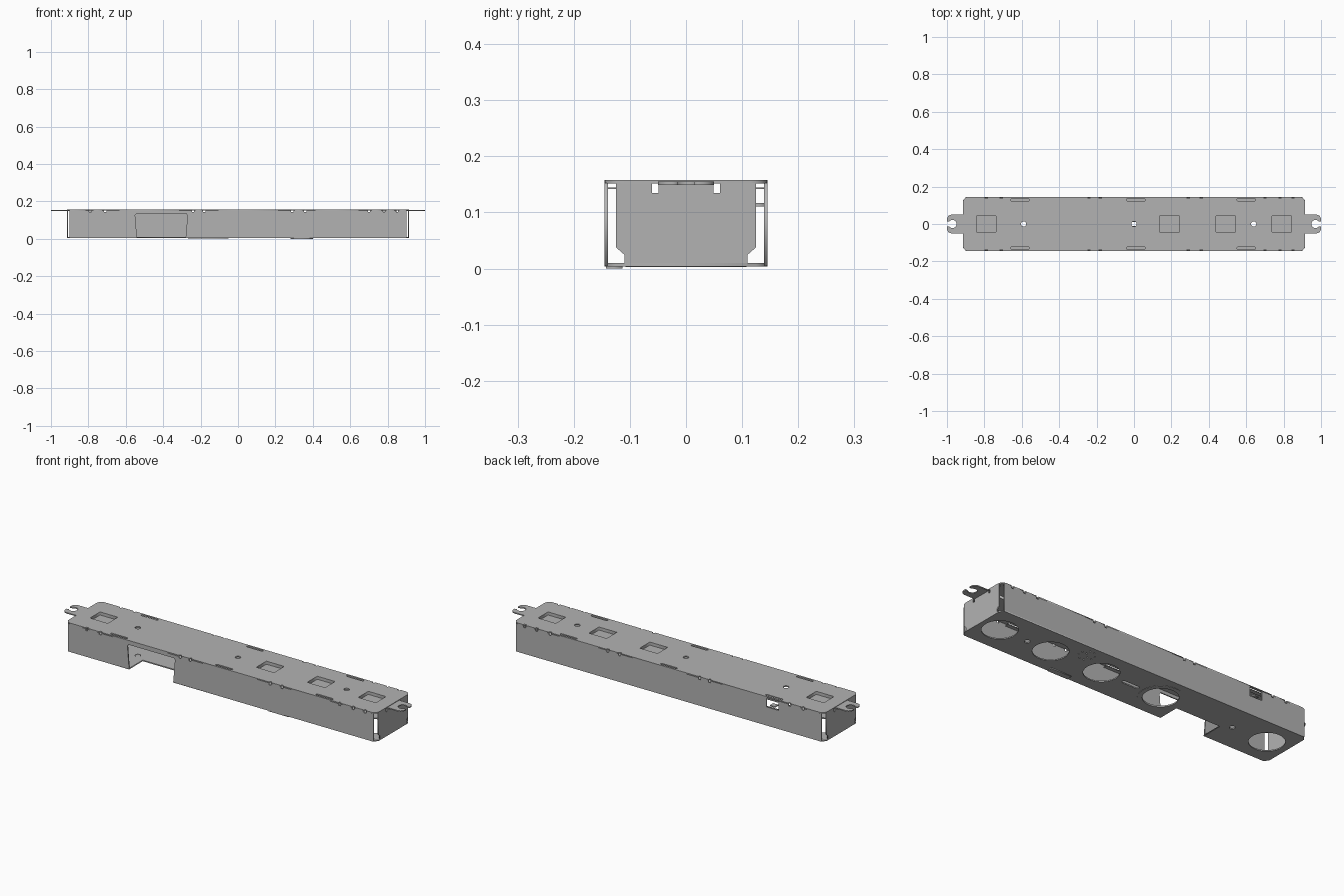
import bpy
from math import sin, cos, pi, radians
from mathutils import Matrix

cube = bpy.data.objects.get("Cube")
if cube:
    bpy.data.objects.remove(cube, do_unlink=True)

steel = bpy.data.materials.new("plain_steel_grey")
steel.use_nodes = True
GREY = (0.45, 0.45, 0.45, 1)
steel.diffuse_color = GREY
steel.node_tree.nodes["Principled BSDF"].inputs["Base Color"].default_value = GREY

HX, HY, T = 0.915, 0.145, 0.006     # half length, half width, sheet thickness
TOP, BOTTOM = 0.155, 0.007          # mid heights of the two big sheets


def arc(cx, cy, r, a0, a1, n=6):
    steps = [radians(a0 + (a1 - a0) * i / n) for i in range(n + 1)]
    return [(cx + r * cos(a), cy + r * sin(a)) for a in steps]


def circle(x, y, r, n=32):
    return arc(x, y, r, 0, 360, n)[:-1]


def rect(x, y, w, h):
    w, h = w / 2, h / 2
    return [(x - w, y - h), (x + w, y - h), (x + w, y + h), (x - w, y + h)]


def slot(x, y, w, h):
    r, d = h / 2, (w - h) / 2
    return arc(x + d, y, r, -90, 90) + arc(x - d, y, r, 90, 270)


def notches(xs, y, depth, w=0.012):
    """Small relief cuts along an edge, walked in the order of xs."""
    s = 1 if xs[-1] > xs[0] else -1
    pts = []
    for x in xs:
        a, b = x - s * w / 2, x + s * w / 2
        pts += [(a, y), (a, y - depth), (b, y - depth), (b, y)]
    return pts


def sheet(name, outline, holes=(), place=None, thick=T):
    """Flat sheet with holes, placed by a matrix."""
    cu = bpy.data.curves.new(name, "CURVE")
    cu.dimensions, cu.fill_mode, cu.extrude = "2D", "BOTH", thick / 2
    for loop in [outline, *holes]:
        sp = cu.splines.new("POLY")
        sp.points.add(len(loop) - 1)
        for p, (u, v) in zip(sp.points, loop):
            p.co = (u, v, 0, 1)
        sp.use_cyclic_u = True
    ob = bpy.data.objects.new(name, cu)
    bpy.context.collection.objects.link(ob)
    bpy.ops.object.select_all(action="DESELECT")
    ob.select_set(True)
    bpy.context.view_layer.objects.active = ob
    bpy.ops.object.convert(target="MESH")
    ob = bpy.context.view_layer.objects.active
    ob.data.transform(place or Matrix())
    ob.data.materials.clear()
    ob.data.materials.append(steel)
    return ob


def level(z):
    return Matrix.Translation((0, 0, z))


def facing_y(y):
    return Matrix.Translation((0, y, 0)) @ Matrix.Rotation(pi / 2, 4, "X")


def facing_x(x):
    return Matrix(((0, 0, 1, x), (1, 0, 0, 0), (0, 1, 0, 0), (0, 0, 0, 1)))


# Top sheet: rounded corners, relief cuts, windows, screw holes and edge slots
RELIEF = [-0.79, -0.71, -0.24, -0.18, 0.29, 0.36, 0.70, 0.78, 0.85]
WINDOWS = [-0.79, 0.19, 0.49, 0.79]
R = 0.03
top_outline = (arc(-HX + R, -HY + R, R, 180, 270) + notches(RELIEF, -HY, -0.008)
               + arc(HX - R, -HY + R, R, 270, 360) + arc(HX - R, HY - R, R, 0, 90)
               + notches(RELIEF[::-1], HY, 0.008) + arc(-HX + R, HY - R, R, 90, 180))
top_holes = [rect(x, 0, 0.105, 0.085) for x in WINDOWS]
top_holes += [circle(x, 0, 0.014, 20) for x in (-0.59, 0, 0.64)]
top_holes += [slot(x, s * 0.129, 0.1, 0.012) for x in (-0.61, 0.01, 0.6) for s in (-1, 1)]
sheet("top_sheet", top_outline, top_holes, level(TOP))

# Shallow pockets below the windows, ledges below the edge slots
for i, x in enumerate(WINDOWS):
    sheet(f"pocket_rim_{i}", rect(x, 0, 0.115, 0.095), [rect(x, 0, 0.105, 0.085)],
          level(TOP - 0.008), 0.014)
    sheet(f"pocket_floor_{i}", rect(x, 0, 0.115, 0.095), (), level(TOP - 0.015), 0.003)
for x in (-0.61, 0.01, 0.6):
    for side, s in (("front", -1), ("back", 1)):
        sheet(f"{side}_slot_ledge", rect(x, s * 0.13, 0.11, 0.022), (), level(TOP - 0.012), 0.003)

# Bottom sheet: access notch at the front, large openings, slot and vents
C = 0.02
bottom_outline = [(-HX, -HY + C), (-HX + C, -HY), (-0.54, -HY), (-0.54, -0.03), (-0.28, -0.03),
                  (-0.28, -HY), (HX - C, -HY), (HX, -HY + C), (HX, HY - C), (HX - C, HY),
                  (-HX + C, HY), (-HX, HY - C)]
OPENINGS = [-0.797, -0.16, 0.195, 0.50, 0.805]
bottom_holes = [circle(x, 0, 0.085, 48) for x in OPENINGS]
bottom_holes += [circle(x, 0, 0.014, 20) for x in (-0.59, 0.64)]
bottom_holes.append(slot(0.02, 0, 0.1, 0.02))
bottom_holes += [circle(0.31 + 0.025 * i, 0.04 + 0.025 * j, 0.004, 8)
                 for i in range(4) for j in range(4) if (i + j) % 3]
sheet("bottom_sheet", bottom_outline, bottom_holes, level(BOTTOM))
sheet("collar_ring", circle(-0.16, 0, 0.108, 48), [circle(-0.16, 0, 0.085, 48)],
      level(BOTTOM - 0.003), 0.003)
sheet("bottom_tab", rect(0.34, -0.128, 0.12, 0.03), (), level(0.002), 0.004)

# Long walls: front with the access notch, back with the cable notch
W, Z0, Z1 = 0.9, 0.005, 0.153
top_edge = notches(RELIEF[::-1], Z1, 0.01)
front_outline = [(-W, Z0), (-0.54, Z0), (-0.55, 0.127), (-0.543, 0.135), (-0.277, 0.135),
                 (-0.27, 0.127), (-0.28, Z0), (W, Z0), (W, Z1)] + top_edge + [(-W, Z1)]
back_outline = [(-W, Z0), (W, Z0), (W, Z1)] + notches(
    RELIEF[:1:-1], Z1, 0.01) + notches([-0.61, -0.62], Z1, 0.05, 0.07)[:4] + notches(
    [-0.71, -0.79], Z1, 0.01) + [(-W, Z1)]
sheet("front_wall", front_outline, (), facing_y(-HY + T / 2))
sheet("back_wall", back_outline, (), facing_y(HY - T / 2))
sheet("cable_shelf", rect(-0.61, 0.13, 0.03, 0.028), (), level(0.114))

# Ends: chamfered plate with tab relief cuts, and a forked mounting tab
end_outline = ([(-0.11, BOTTOM), (0.11, BOTTOM), (0.11, 0.025), (0.125, 0.038), (0.125, Z1)]
               + notches([0.055, -0.055], Z1, 0.018) + [(-0.125, Z1), (-0.125, 0.038),
                                                        (-0.11, 0.025)])
for side, s in (("left", 1), ("right", -1)):
    sheet(f"{side}_end_plate", end_outline, (), facing_x(s * (HX - T / 2)))
    fork = ([(0.9, -0.05)] + arc(0.975, -0.025, 0.025, -90, 0) + [(1, -0.014)]
            + arc(0.97, 0, 0.022, -40, -320, 16) + [(1, 0.014)]
            + arc(0.975, 0.025, 0.025, 0, 90) + [(0.9, 0.05)])
    sheet(f"{side}_mounting_tab", [(s * u, v) for u, v in fork], (), level(TOP - 0.003))
